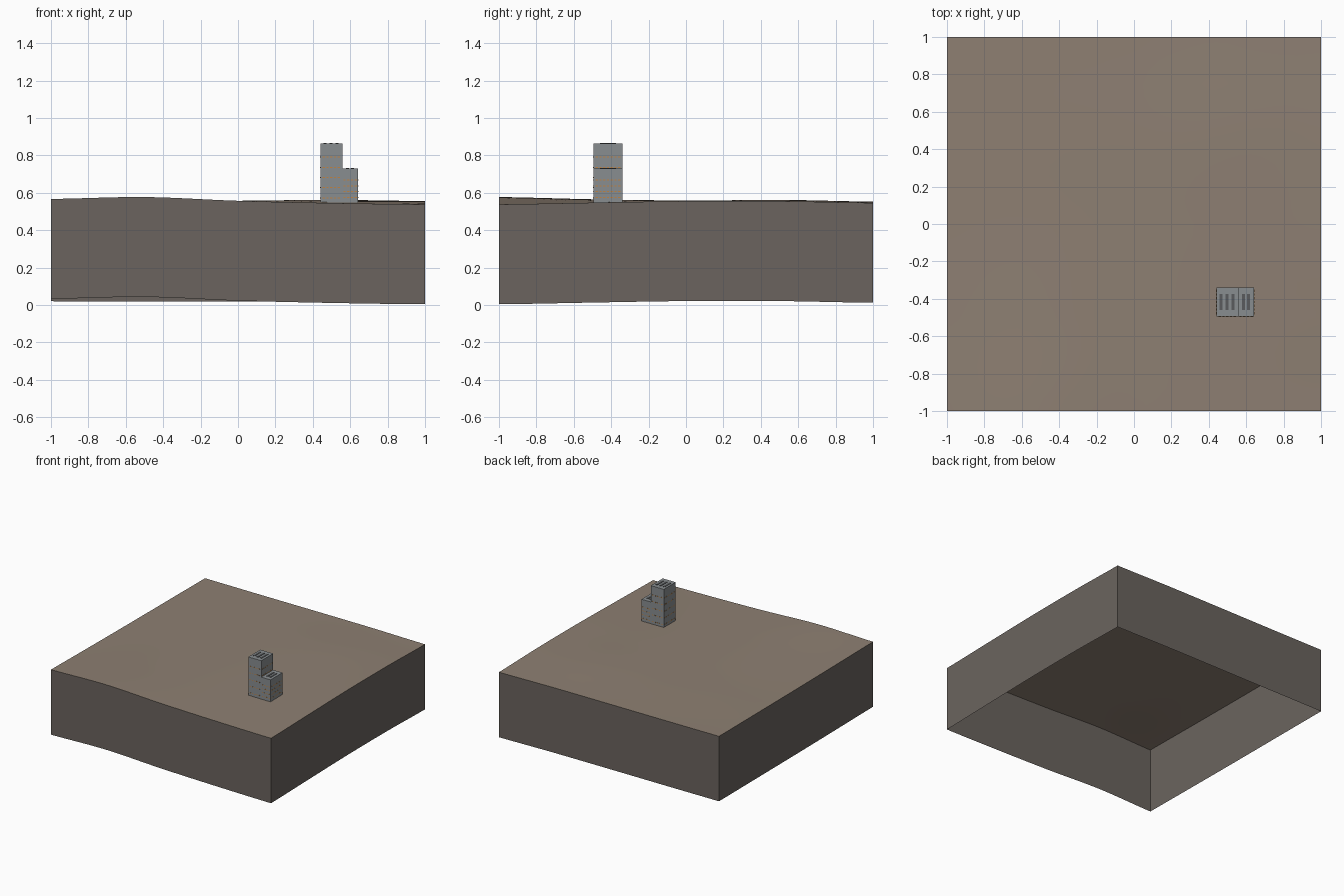
import bpy
import bmesh

old = bpy.data.objects.get("Cube")
if old:
    bpy.data.objects.remove(old, do_unlink=True)


def material(name, rgb):
    m = bpy.data.materials.new(name)
    m.use_nodes = True
    m.diffuse_color = (*rgb, 1)
    m.node_tree.nodes["Principled BSDF"].inputs["Base Color"].default_value = (*rgb, 1)
    return m


soil = material("brown soil", (0.27, 0.215, 0.17))
earth = material("dark earth", (0.145, 0.127, 0.113))
concrete = material("grey concrete", (0.25, 0.27, 0.28))
vent = material("dark vent", (0.10, 0.105, 0.11))
lit = material("orange window", (0.52, 0.23, 0.06))


def finish(bm, name, mats):
    mesh = bpy.data.meshes.new(name)
    bm.to_mesh(mesh)
    bm.free()
    for m in mats:
        mesh.materials.append(m)
    ob = bpy.data.objects.new(name, mesh)
    bpy.context.collection.objects.link(ob)
    return ob


def add_box(bm, lo, hi):
    verts = bmesh.ops.create_cube(bm, size=1)["verts"]
    for v in verts:
        v.co = [(a + b) / 2 + c * (b - a) for a, b, c in zip(lo, hi, v.co)]


# Gently rolling ground: sparse heights blended by a smooth spline
HEIGHTS = [
    [.567, .577, .557, .545, .538],
    [.562, .565, .556, .549, .547],
    [.558, .558, .556, .556, .555],
    [.556, .556, .557, .562, .555],
    [.554, .553, .553, .552, .546],
]


def spline(values, t):
    s = (t + 1) * 2
    i = min(int(s), 3)
    f = s - i
    a, b, c, d = (values[max(0, min(4, i + k))] for k in (-1, 0, 1, 2))
    return b + f / 2 * (c - a + f * (2*a - 5*b + 4*c - d + f * (3*(b - c) + d - a)))


def ground(x, y):
    return spline([spline(row, x) for row in HEIGHTS], y)


bm = bmesh.new()
bmesh.ops.create_grid(bm, x_segments=32, y_segments=32, size=1)
for v in bm.verts:
    v.co.z = ground(v.co.x, v.co.y)
for f in bm.faces:
    f.smooth = True

# Side skirt hangs from the rim and is open underneath
rim = [e for e in bm.edges if e.is_boundary]
skirt = bmesh.ops.extrude_edge_only(bm, edges=rim)["geom"]
for item in skirt:
    if isinstance(item, bmesh.types.BMVert):
        item.co.z -= 0.534
    elif isinstance(item, bmesh.types.BMFace):
        item.material_index = 1
        item.smooth = False
bmesh.ops.recalc_face_normals(bm, faces=bm.faces)
if sum(f.normal.z for f in bm.faces) < 0:
    bmesh.ops.reverse_faces(bm, faces=bm.faces)
terrain = finish(bm, "terrain_block", [soil, earth])
bpy.context.view_layer.objects.active = terrain
terrain.select_set(True)
bpy.ops.object.shade_smooth_by_angle()


# Towers with rows of thin window plates and low roof vents
def tower(name, x0, x1, top, floors, vents):
    y0, y1, base = -0.495, -0.34, 0.54
    bm = bmesh.new()
    add_box(bm, (x0, y0, base), (x1, y1, top))
    finish(bm, name, [concrete])

    bm = bmesh.new()
    t, w, h, pitch = 0.001, 0.012, 0.0055, 0.02
    for z in floors:
        nx = int((x1 - x0) / pitch)
        for i in range(nx):
            x = (x0 + x1) / 2 + (i - (nx - 1) / 2) * pitch
            for y in (y0, y1):
                add_box(bm, (x - w/2, y - t, z), (x + w/2, y + t, z + h))
        ny = int((y1 - y0) / pitch)
        for i in range(ny):
            y = (y0 + y1) / 2 + (i - (ny - 1) / 2) * pitch
            for x in (x0, x1):
                add_box(bm, (x - t, y - w/2, z), (x + t, y + w/2, z + h))
    finish(bm, name + "_windows", [lit])

    bm = bmesh.new()
    for x in vents:
        add_box(bm, (x - 0.008, -0.46, top - 0.002), (x + 0.008, -0.375, top + 0.003))
    finish(bm, name + "_roof_vents", [vent])


tower("tall_tower", 0.44, 0.558, 0.864, [0.57 + 0.0545 * i for i in range(5)],
      (0.465, 0.498, 0.53))
tower("short_tower", 0.558, 0.642, 0.729, [0.572 + 0.031 * i for i in range(4)],
      (0.585, 0.613))
